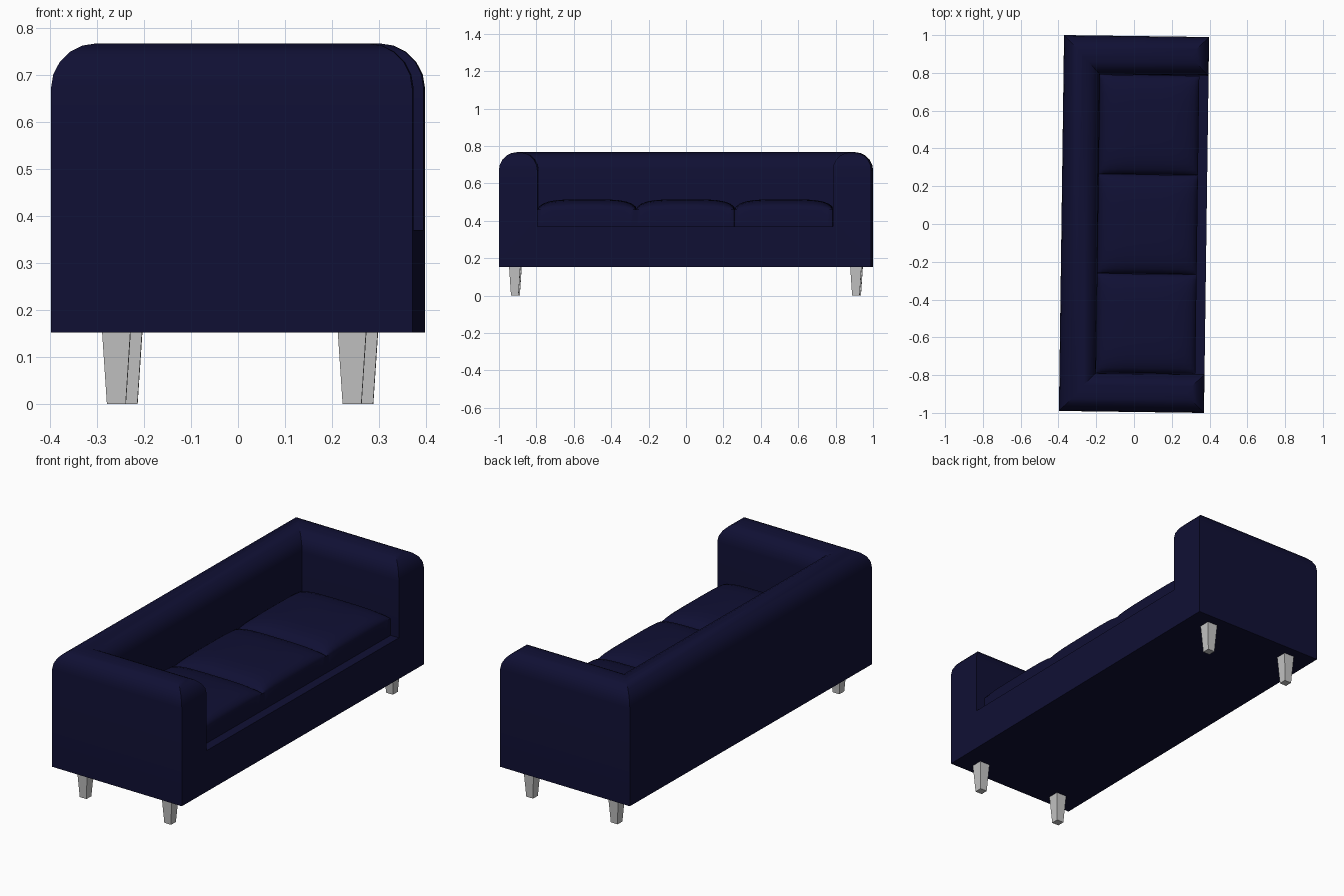
import bpy, bmesh, math
from mathutils import Matrix, Vector

if "Cube" in bpy.data.objects:
    bpy.data.objects.remove(bpy.data.objects["Cube"])

# Whole sofa is turned very slightly about the vertical axis
TURN = Matrix.Rotation(-0.0136, 4, 'Z')


def material(name, color):
    m = bpy.data.materials.new(name)
    m.use_nodes = True
    m.diffuse_color = color
    m.node_tree.nodes["Principled BSDF"].inputs["Base Color"].default_value = color
    return m


navy = material("navy_fabric", (0.005, 0.005, 0.034, 1))
grey = material("light_grey_legs", (0.55, 0.55, 0.55, 1))


def finish(bm, name, mat, location=(0, 0, 0), smooth=False):
    bmesh.ops.recalc_face_normals(bm, faces=bm.faces)
    mesh = bpy.data.meshes.new(name)
    bm.to_mesh(mesh)
    bm.free()
    mesh.materials.append(mat)
    ob = bpy.data.objects.new(name, mesh)
    bpy.context.collection.objects.link(ob)
    ob.matrix_world = TURN @ Matrix.Translation(location)
    if smooth:
        bpy.ops.object.select_all(action='DESELECT')
        ob.select_set(True)
        bpy.context.view_layer.objects.active = ob
        bpy.ops.object.shade_smooth_by_angle(angle=math.radians(35))
    return ob


HALF_DEPTH, HALF_LENGTH = 0.384, 0.995
INNER_BACK, INNER_ARM = -0.19, 0.79
BOTTOM, DECK, TOP = 0.152, 0.37, 0.767


# Frame: base, arms and back as one U-shaped body with rounded top edges
def build_frame():
    f, b, r, i = HALF_DEPTH, HALF_LENGTH, INNER_BACK, INNER_ARM
    plan = [(f, -b), (f, -i), (r, -i), (r, i), (f, i), (f, b), (-f, b), (-f, -b)]
    bm = bmesh.new()
    top = [bm.verts.new((x, y, TOP)) for x, y in plan]
    deck = [bm.verts.new((x, y, DECK)) for x, y in plan[1:5]]
    base = [bm.verts.new((*plan[k], BOTTOM)) for k in (0, 5, 6, 7)]
    rim = bm.faces.new(top)
    bm.faces.new(deck)
    bm.faces.new(base)
    for k in range(3):                      # inner walls
        bm.faces.new((deck[k], deck[k + 1], top[k + 2], top[k + 1]))
    outer = [top[k] for k in (0, 5, 6, 7)]
    for k in range(1, 4):                   # outer walls
        n = (k + 1) % 4
        bm.faces.new((base[k], base[n], outer[n], outer[k]))
    bm.faces.new((base[0], base[1], top[5], top[4], deck[3], deck[0], top[1], top[0]))
    bmesh.ops.recalc_face_normals(bm, faces=bm.faces)
    bmesh.ops.bevel(bm, geom=list(rim.edges), offset=0.096, segments=5,
                    profile=0.5, affect='EDGES')
    finish(bm, "sofa_frame", navy, smooth=True)


# Seat cushion: straight sides with a crowned top
def build_cushion(name, y):
    half_x, half_y = 0.2625, 0.2625
    edge, crown = 0.46, 0.055
    bm = bmesh.new()
    bmesh.ops.create_grid(bm, x_segments=14, y_segments=14, size=1)
    for v in bm.verts:
        u, w = (math.sin(c * math.pi / 2) for c in v.co.xy)
        bulge = max(0, (1 - u ** 4) * (1 - w ** 4)) ** 0.5
        v.co = Vector((u * half_x, w * half_y, edge + crown * bulge))
    rim = [e for e in bm.edges if e.is_boundary]
    skirt = bmesh.ops.extrude_edge_only(bm, edges=rim)["geom"]
    for v in skirt:
        if isinstance(v, bmesh.types.BMVert):
            v.co.z = DECK
    finish(bm, name, navy, (INNER_BACK + half_x, y, 0), smooth=True)


# Leg: square, tapering to the floor
def build_leg(name, x, y):
    bm = bmesh.new()
    bmesh.ops.create_cone(bm, cap_ends=True, segments=4, radius1=0.02 * math.sqrt(2),
                          radius2=0.03 * math.sqrt(2), depth=BOTTOM,
                          matrix=Matrix.Rotation(math.pi / 4, 4, 'Z'))
    finish(bm, name, grey, (x, y, BOTTOM / 2))


build_frame()
for side, y in (("right", -0.526), ("middle", 0), ("left", 0.526)):
    build_cushion(side + "_seat_cushion", y)
for end, x in (("front", 0.255), ("back", -0.246)):
    for side, y in (("right", -0.912), ("left", 0.912)):
        build_leg(f"{end}_{side}_leg", x, y)
